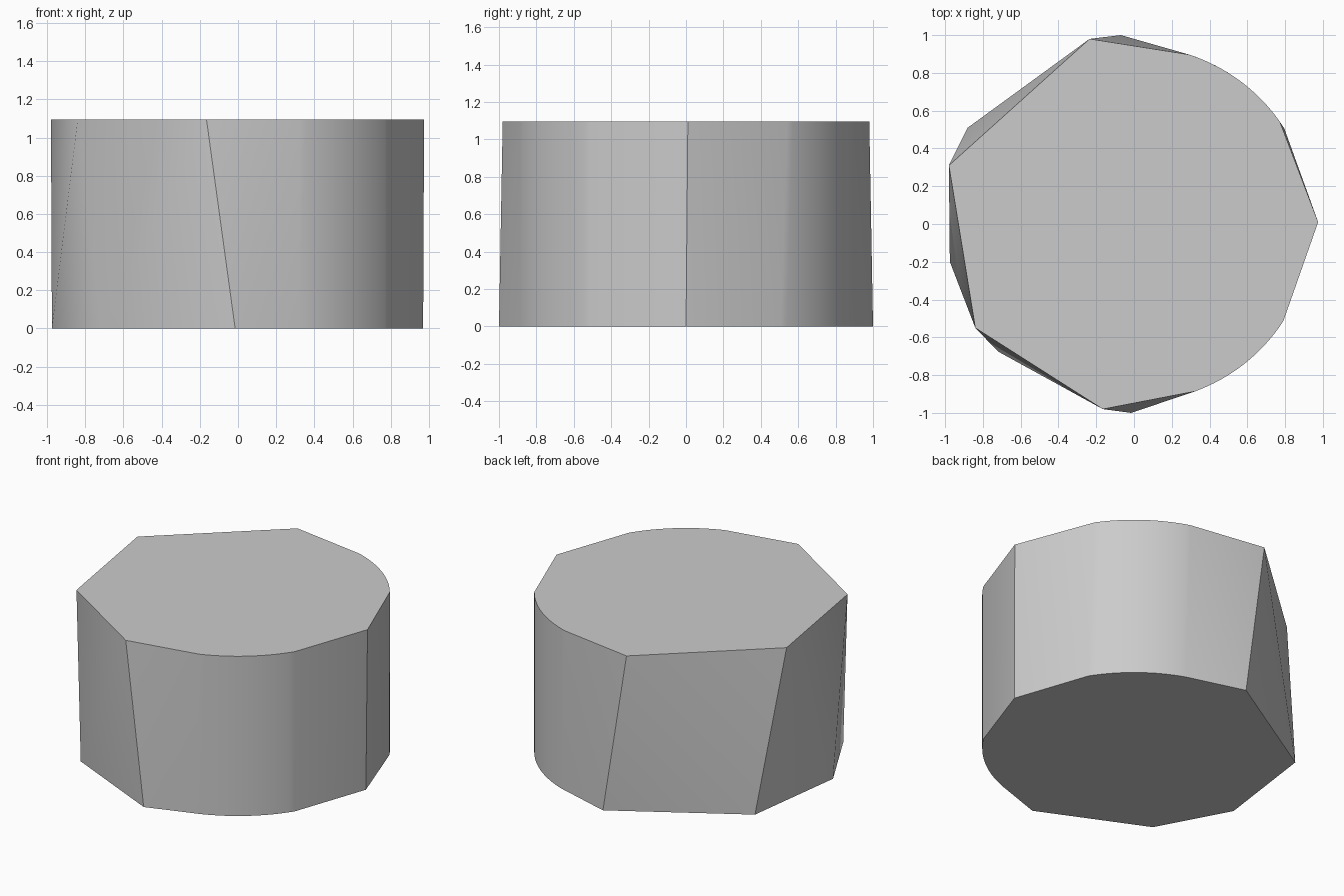
import bpy
import bmesh
from math import cos, sin, radians

HEIGHT = 1.095
ARC_RADIUS = 0.943

default = bpy.data.objects.get("Cube")
if default:
    bpy.data.objects.remove(default, do_unlink=True)


def arc(start, end, steps=16):
    """Points on the rounded flank, from start to end angle in degrees."""
    angles = [radians(start + (end - start) * i / steps) for i in range(steps + 1)]
    return [(ARC_RADIUS * cos(a), ARC_RADIUS * sin(a)) for a in angles]


# Outlines: one corner, a rounded flank, the flat-sided half, a rounded flank
top = ([(0.975, 0.01)] + arc(35, 72)
       + [(-0.235, 0.98), (-0.98, 0.31), (-0.84, -0.55), (-0.165, -0.98)]
       + arc(-70, -33))
bottom = ([(0.97, 0.0)] + arc(32.5, 70)
          + [(-0.07, 1.0), (-0.88, 0.51), (-0.975, -0.2),
             (-0.72, -0.675), (-0.015, -1.0)]
          + arc(-70, -33))

# Skin the two outlines into one convex, slightly twisted block
bm = bmesh.new()
for outline, z in ((bottom, 0.0), (top, HEIGHT)):
    for x, y in outline:
        bm.verts.new((x, y, z))
bmesh.ops.convex_hull(bm, input=bm.verts)
bmesh.ops.dissolve_limit(bm, angle_limit=radians(0.1),
                         verts=bm.verts, edges=bm.edges)
bmesh.ops.recalc_face_normals(bm, faces=bm.faces)

mesh = bpy.data.meshes.new("twisted_block")
bm.to_mesh(mesh)
bm.free()
block = bpy.data.objects.new("twisted_block", mesh)
bpy.context.collection.objects.link(block)

# Plain grey material
grey = bpy.data.materials.new("light_grey")
grey.use_nodes = True
colour = (0.6, 0.6, 0.6, 1.0)
grey.diffuse_color = colour
grey.node_tree.nodes["Principled BSDF"].inputs["Base Color"].default_value = colour
mesh.materials.append(grey)

# Soft flanks, crisp rims and corners
bpy.ops.object.select_all(action="DESELECT")
block.select_set(True)
bpy.context.view_layer.objects.active = block
bpy.ops.object.shade_smooth_by_angle(angle=radians(30))
